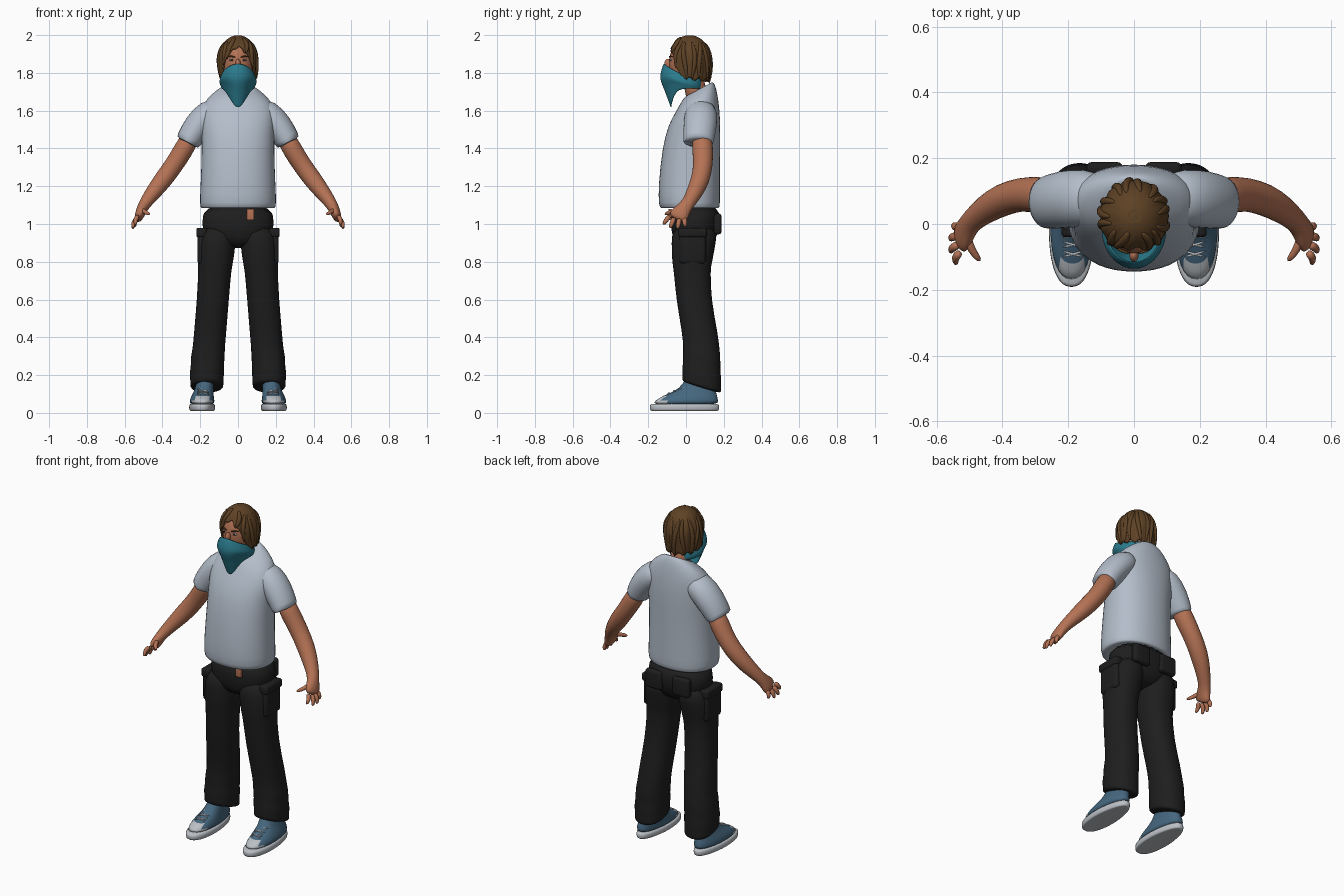
import bpy, bmesh
from math import sin, cos, pi, sqrt, tau
from mathutils import Vector

cube = bpy.data.objects.get("Cube")
if cube:
    bpy.data.objects.remove(cube)


def material(name, r, g, b):
    m = bpy.data.materials.new(name)
    m.use_nodes = True
    m.diffuse_color = (r, g, b, 1)
    bsdf = next(n for n in m.node_tree.nodes if n.type == 'BSDF_PRINCIPLED')
    bsdf.inputs["Base Color"].default_value = (r, g, b, 1)
    bsdf.inputs["Roughness"].default_value = 0.8
    return m


SHIRT = material("shirt grey", .45, .51, .59)
PANTS = material("trouser black", .013, .013, .013)
SKIN = material("skin", .46, .17, .09)
HAIR = material("hair brown", .11, .053, .018)
SCARF = material("scarf teal", .024, .2, .27)
DENIM = material("shoe blue", .06, .135, .21)
RUBBER = material("rubber white", .5, .53, .56)
EYE = material("eye dark", .02, .015, .012)


def finish(bm, name, mat, levels=1, thick=0):
    bmesh.ops.recalc_face_normals(bm, faces=bm.faces)
    me = bpy.data.meshes.new(name)
    bm.to_mesh(me)
    bm.free()
    me.materials.append(mat)
    for p in me.polygons:
        p.use_smooth = True
    ob = bpy.data.objects.new(name, me)
    bpy.context.collection.objects.link(ob)
    if thick:
        ob.modifiers.new("thickness", 'SOLIDIFY').thickness = thick
    if levels:
        sub = ob.modifiers.new("smooth", 'SUBSURF')
        sub.levels = sub.render_levels = levels
    return ob


def skin_rows(name, rows, mat, caps=True, levels=1, thick=0):
    """Closed rings of points joined into a surface."""
    bm = bmesh.new()
    rings = [[bm.verts.new(p) for p in row] for row in rows]
    n = len(rows[0])
    for a, b in zip(rings, rings[1:]):
        for i in range(n):
            bm.faces.new((a[i], a[(i + 1) % n], b[(i + 1) % n], b[i]))
    if caps:
        bm.faces.new(rings[0])
        bm.faces.new(rings[-1])
    return finish(bm, name, mat, levels, thick)


def loft(name, rings, mat, s=1, n=24, power=.9, taper=0, levels=1):
    """Stacked ovals: x, y, z, half width, half depth, slope front to back."""
    rows = []
    for x, y, z, rx, ry, slope in rings:
        row = []
        for i in range(n):
            a = tau * i / n
            c, d = cos(a), sin(a)
            px = abs(d) ** power * (1 if d > 0 else -1) * rx
            py = -abs(c) ** power * (1 if c > 0 else -1) * ry
            px *= 1 - taper * max(0, py / ry)
            row.append((s * (x + px), y + py, z + slope * py))
        rows.append(row)
    return skin_rows(name, rows, mat, levels=levels)


def tube(name, path, mat, s=1, n=12, levels=1):
    """Limb along a path: x, y, z, radius, radius towards the front."""
    pts = [Vector(p[:3]) for p in path]
    rows = []
    for i, p in enumerate(path):
        t = (pts[min(i + 1, len(pts) - 1)] - pts[max(i - 1, 0)]).normalized()
        side = t.cross(Vector((0, 1, 0))).normalized()
        front = side.cross(t)
        ring = [pts[i] + side * cos(tau * k / n) * p[3] + front * sin(tau * k / n) * p[4]
                for k in range(n)]
        rows.append([(s * v.x, v.y, v.z) for v in ring])
    return skin_rows(name, rows, mat, levels=levels)


def block(name, at, size, mat, bevel=.01):
    bm = bmesh.new()
    bmesh.ops.create_cube(bm, size=1)
    for v in bm.verts:
        v.co = Vector(a + c * d for a, c, d in zip(at, v.co, size))
    bmesh.ops.bevel(bm, geom=bm.edges[:], offset=bevel, segments=3, affect='EDGES', profile=.5)
    return finish(bm, name, mat, 0)


def ball(name, at, size, mat):
    bm = bmesh.new()
    bmesh.ops.create_uvsphere(bm, u_segments=24, v_segments=16, radius=1)
    for v in bm.verts:
        v.co = Vector(a + c * d for a, c, d in zip(at, v.co, size))
    return finish(bm, name, mat, 0)


# Shirt body with sloping collar
loft("shirt_body", [
    (0, .025, 1.09, .17, .13, 0), (0, .02, 1.078, .195, .155, 0), (0, .018, 1.1, .205, .164, 0),
    (0, .016, 1.2, .2, .164, 0), (0, .027, 1.4, .192, .154, 0), (0, .043, 1.52, .197, .14, 0),
    (0, .06, 1.6, .2, .118, .1), (0, .068, 1.66, .17, .1, .25), (0, .07, 1.7, .115, .085, .45),
    (0, .07, 1.718, .075, .07, .55), (0, .07, 1.71, .065, .06, .55)], SHIRT)
# Trouser seat
loft("trouser_seat", [
    (0, .05, 1.11, .185, .13, 0), (0, .052, 1, .195, .133, 0),
    (0, .045, .93, .18, .12, 0), (0, .04, .87, .09, .08, 0)], PANTS)
tube("neck", [(0, .06, 1.64, .06, .06), (0, .05, 1.72, .056, .058), (0, .03, 1.8, .058, .06)], SKIN)
block("belt_end", (.066, -.084, 1.05), (.04, .016, .06), SKIN, .004)

for s, side in ((1, "left"), (-1, "right")):
    # Sleeve and arm
    tube(side + "_sleeve", [
        (.09, .08, 1.61, .06, .07), (.15, .08, 1.588, .08, .09), (.215, .075, 1.52, .078, .09),
        (.262, .066, 1.442, .068, .083), (.27, .065, 1.426, .066, .08),
        (.267, .066, 1.432, .055, .066)], SHIRT, s, 16)
    tube(side + "_arm", [
        (.24, .085, 1.48, .052, .056), (.29, .088, 1.39, .055, .058), (.34, .092, 1.31, .051, .053),
        (.4, .075, 1.23, .052, .052), (.45, .045, 1.165, .043, .045), (.492, .012, 1.11, .034, .036),
        (.508, -.012, 1.08, .03, .04), (.52, -.035, 1.05, .027, .054),
        (.53, -.05, 1.022, .02, .05)], SKIN, s)
    # Fingers and thumb, from knuckle to tip
    fingers = {"index": ((.528, -.085, 1.045), (.54, -.122, .995)),
               "middle": ((.532, -.062, 1.035), (.556, -.085, .976)),
               "ring": ((.532, -.035, 1.03), (.556, -.045, .972)),
               "little": ((.528, -.01, 1.035), (.545, -.004, .982)),
               "thumb": ((.505, -.04, 1.075), (.465, -.115, 1.05))}
    for finger, (a, b) in fingers.items():
        a, b = Vector(a), Vector(b)
        bend = Vector((.012, 0, .002))
        path = [(*a, .015, .016), (*(a.lerp(b, .5) + bend), .013, .014), (*b, .009, .01)]
        tube(f"{side}_{finger}", path, SKIN, s, 8)
    # Trouser leg with gathered folds at the cuff
    loft(side + "_trouser_leg", [
        (.1, .05, 1, .095, .125, 0), (.113, .04, .9, .102, .118, 0), (.12, .032, .79, .094, .106, 0),
        (.122, .032, .765, .088, .098, 0), (.133, .04, .6, .085, .093, 0), (.148, .075, .42, .086, .095, 0),
        (.155, .082, .34, .085, .097, -.1), (.16, .083, .3, .091, .1, -.1), (.162, .083, .25, .087, .099, -.2),
        (.165, .083, .21, .093, .104, -.2), (.165, .083, .17, .087, .102, -.3),
        (.165, .083, .14, .09, .105, -.3), (.165, .083, .132, .078, .09, -.3)], PANTS, s)
    block(side + "_cargo_pocket", (s * .193, .035, .88), (.045, .14, .18), PANTS, .018)
    block(side + "_pocket_flap", (s * .193, .035, .955), (.056, .15, .05), PANTS, .012)
    block(side + "_back_pocket", (s * .09, .168, 1.0), (.11, .04, .11), PANTS, .015)
    # Shoe: sole, upper with rubber toe cap, laces
    loft(side + "_shoe_sole", [
        (.19, -.01, .014, .05, .16, 0), (.19, -.008, .008, .064, .178, 0), (.19, -.008, .02, .07, .185, 0),
        (.19, -.008, .045, .069, .184, 0), (.19, -.008, .05, .06, .175, 0)], RUBBER, s, 32, .85, .22)
    upper = loft(side + "_shoe_upper", [
        (.19, -.006, .04, .066, .178, 0), (.19, .003, .065, .066, .168, 0), (.188, .02, .09, .06, .145, 0),
        (.182, .048, .113, .052, .11, 0), (.175, .07, .15, .047, .085, 0),
        (.172, .075, .2, .045, .075, 0)], DENIM, s, 32, .85, .15)
    upper.data.materials.append(RUBBER)
    for p in upper.data.polygons:
        if p.center.y < -.115:
            p.material_index = 1
    for k in range(4):
        y, z = -.1 + .029 * k, .1 + .013 * k
        for d in (1, -1):
            tube(f"{side}_lace_{k}_{d}", [
                (.185 - d * .034, y, z - .006, .004, .004), (.185, y + .008, z + .008, .004, .004),
                (.185 + d * .034, y + .018, z + .002, .004, .004)], RUBBER, s, 6)
    # Eye and brow
    ball(side + "_eye_white", (s * .034, -.079, 1.868), (.014, .006, .006), RUBBER)
    ball(side + "_pupil", (s * .033, -.084, 1.868), (.006, .003, .006), EYE)
    tube(side + "_brow", [(.012, -.089, 1.882, .004, .004), (.035, -.084, 1.89, .005, .005),
                          (.058, -.069, 1.884, .003, .003)], HAIR, s, 8)

# Head and nose
ball("head", (0, 0, 1.85), (.08, .09, .13), SKIN)
ball("nose", (0, -.095, 1.845), (.014, .02, .03), SKIN)

# Face scarf: wrapped band that falls to a point in front
rows = []
for j in range(11):
    t = j / 10
    row = []
    for i in range(48):
        a = tau * i / 48
        f = (1 + cos(a)) / 2
        top = 1.775 + .075 * f ** 2
        low = 1.715 - .1 * f ** 8
        rx = .084 + .014 * sin(pi * t)
        front = -.118 - .05 * sin(pi * t) * (1 - t) + .035 * t
        mid, ry = (front + .09) / 2, (.09 - front) / 2
        r = 1 + .015 * sin(14 * t + 3 * cos(a)) * f
        row.append((rx * r * sin(a), mid - ry * r * cos(a), top + (low - top) * t))
    rows.append(row)
skin_rows("face_scarf", rows, SCARF, caps=False, thick=.006)


# Hair: parted cap with a ragged lower edge and overlaid locks
def hair_point(a, t, grow=1):
    a = (a + pi) % tau - pi
    s = min(1, abs(a) / 1.1)
    low = 1.935 - .155 * s ** 2 - .025 * (1 - cos(a)) / 2 + .008 * sin(13 * a)
    z = 2 - (2 - low) * t ** 1.6
    h = (2 - z) / .13
    r = sqrt(max(0, 1 - (1 - h) ** 2)) if h < 1 else 1 - .1 * (h - 1) ** 2
    r *= grow * (1 + t * (.025 * sin(11 * a + 4 * t) + .015 * sin(24 * a)))
    return Vector((.104 * r * sin(a), .02 - .113 * r * cos(a), z))


rows = [[hair_point(tau * i / 96, max(.03, j / 14)) for i in range(96)] for j in range(15)]
skin_rows("hair_cap", rows, HAIR, caps=False, thick=.012)
ball("hair_crown", (0, .02, 1.985), (.03, .035, .014), HAIR)
for k in range(14):
    a = .5 + (tau - 1) * k / 13
    path = []
    for j, w in enumerate((.006, .013, .015, .013, .004)):
        p = hair_point(a + .12 * sin(k * 2 + j), .3 + .18 * j, .98)
        path.append((*p, w, w))
    tube(f"hair_lock_{k}", path, HAIR, 1, 8)
